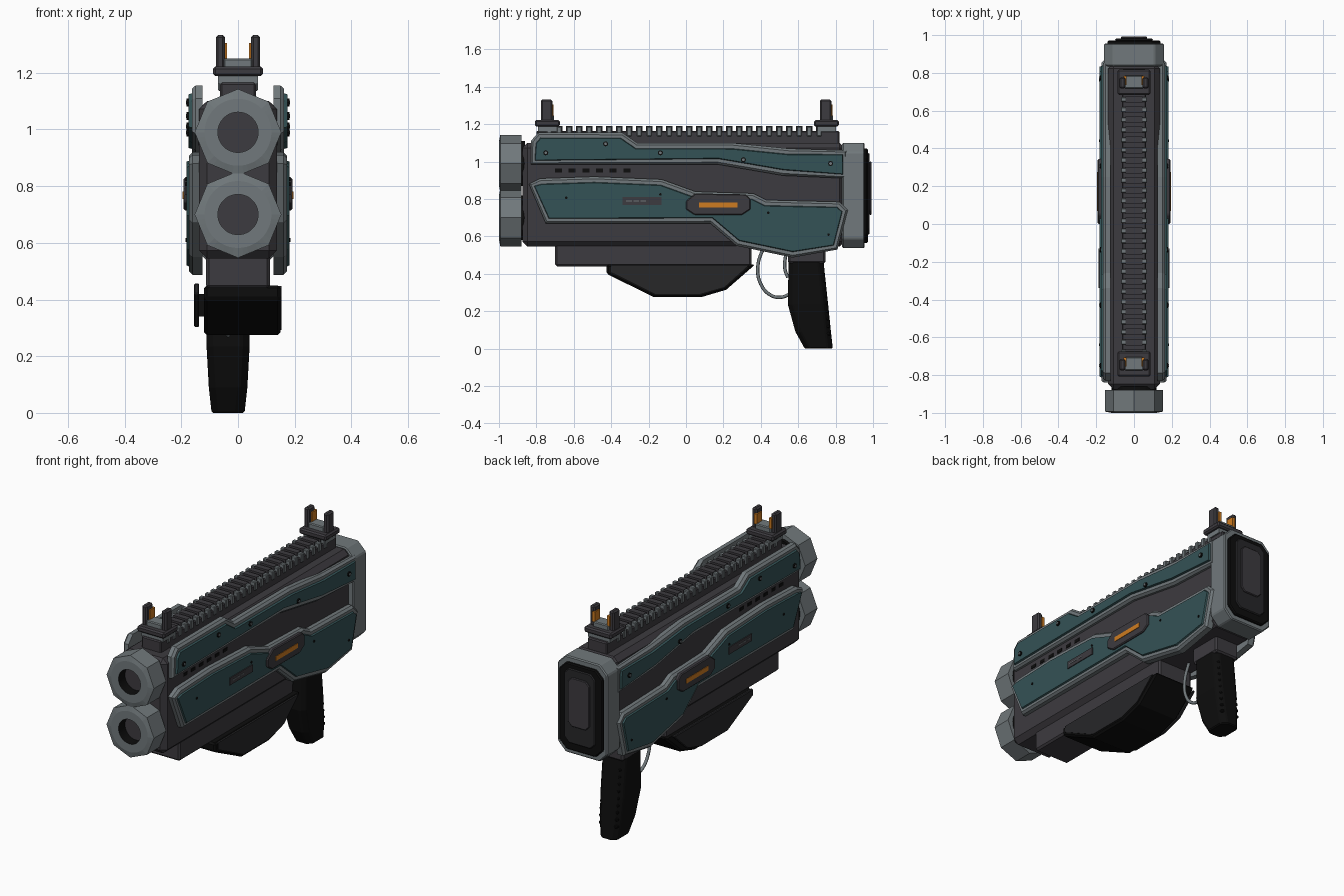
import bpy, bmesh, math
from mathutils import Vector

if "Cube" in bpy.data.objects:
    bpy.data.objects.remove(bpy.data.objects["Cube"])

def material(name, r, g, b):
    m = bpy.data.materials.new(name)
    m.diffuse_color = (r, g, b, 1)
    m.use_nodes = True
    m.node_tree.nodes["Principled BSDF"].inputs["Base Color"].default_value = m.diffuse_color
    return m

BODY = material("dark gunmetal", 0.046, 0.043, 0.050)
GRAY = material("steel gray", 0.165, 0.19, 0.20)
TEAL = material("deep teal", 0.034, 0.085, 0.092)
BLACK = material("rubber black", 0.004, 0.004, 0.004)
ORANGE = material("signal orange", 0.62, 0.20, 0.015)
COAL = material("charcoal", 0.020, 0.020, 0.022)

def finish(name, bm, mats, bevel=0, mirror=False, smooth=False):
    bmesh.ops.recalc_face_normals(bm, faces=bm.faces)
    me = bpy.data.meshes.new(name)
    bm.to_mesh(me)
    bm.free()
    for m in mats:
        me.materials.append(m)
    ob = bpy.data.objects.new(name, me)
    bpy.context.collection.objects.link(ob)
    if bevel:
        b = ob.modifiers.new("bevel", 'BEVEL')
        b.width, b.segments, b.limit_method = bevel, 1, 'ANGLE'
    if mirror:
        ob.modifiers.new("mirror", 'MIRROR')
    if smooth:
        bpy.ops.object.select_all(action='DESELECT')
        ob.select_set(True)
        bpy.context.view_layer.objects.active = ob
        bpy.ops.object.shade_smooth_by_angle(angle=math.radians(30))
    return ob

def loft(bm, rings, caps=True):
    vs = [[bm.verts.new(p) for p in r] for r in rings]
    n = len(rings[0])
    bands = [[bm.faces.new((a[i], a[(i + 1) % n], b[(i + 1) % n], b[i])) for i in range(n)]
             for a, b in zip(vs, vs[1:])]
    if caps:
        bm.faces.new(vs[0])
    end = bm.faces.new(vs[-1])
    return bands, end

def prism(name, pts, axis, a, b, mat, **kw):
    """Extrude a 2D outline along x (pts = y,z) or y (pts = x,z)."""
    put = (lambda p, t: (t, p[0], p[1])) if axis == 'x' else (lambda p, t: (p[0], t, p[1]))
    bm = bmesh.new()
    loft(bm, [[put(p, t) for p in pts] for t in (a, b)])
    return finish(name, bm, [mat], **kw)

def box(name, x, y, z, mat, **kw):
    return prism(name, [(y[0], z[0]), (y[1], z[0]), (y[1], z[1]), (y[0], z[1])], 'x', x[0], x[1], mat, **kw)

def chamfered(x, z0, z1, c):
    return [(-x + c, z0), (x - c, z0), (x, z0 + c), (x, z1 - c),
            (x - c, z1), (-x + c, z1), (-x, z1 - c), (-x, z0 + c)]

def disc(name, y, z, r, a, b, mat, n=8):
    pts = [(y + r * math.cos(i * math.tau / n), z + r * math.sin(i * math.tau / n)) for i in range(n)]
    prism(name, pts, 'x', a, b, mat, mirror=True)

def armour(name, pts, x0, x1, x2, x3):
    """Gray framed side panel with a chamfered rim and a raised teal face."""
    bm = bmesh.new()
    _, f = loft(bm, [[(x, y, z) for y, z in pts] for x in (x0, x1)])
    bmesh.ops.recalc_face_normals(bm, faces=bm.faces)
    for thick, depth in ((0.012, x2 - x1), (0.018, 0), (0.004, x3 - x2)):
        bm.normal_update()
        rim = bmesh.ops.inset_region(bm, faces=[f], thickness=thick, depth=depth)["faces"]
    for g in list(rim) + [f]:
        g.material_index = 1
    finish(name, bm, [GRAY, TEAL], mirror=True)

# main body and its lower keel
box("main_body", (-0.137, 0.137), (-0.875, 0.85), (0.545, 1.10), BODY, bevel=0.028)
box("lower_keel", (-0.113, 0.113), (-0.70, 0.35), (0.44, 0.56), BODY, bevel=0.01)

# twin octagonal muzzles with round bores
def muzzle(name, zc):
    n = 48
    def ring(y, r, octagon=False):
        out = []
        for i in range(n):
            t = i * math.tau / n
            k = r
            if octagon:
                k = r * math.cos(math.pi / 8) / math.cos(t % (math.pi / 4) - math.pi / 8)
            out.append((k * math.cos(t), y, zc + k * math.sin(t)))
        return out
    bm = bmesh.new()
    bands, end = loft(bm, [ring(-0.88, 0.153, True), ring(-0.993, 0.153, True), ring(-1.0, 0.118),
                           ring(-1.0, 0.071), ring(-0.94, 0.071)])
    for f in bands[3]:
        f.material_index = 1
    end.material_index = 2
    finish(name, bm, [GRAY, BLACK, BODY])
    neck = [(0.12 * math.cos(i * math.tau / 24), zc + 0.12 * math.sin(i * math.tau / 24)) for i in range(24)]
    prism(name + "_neck", neck, 'y', -0.89, -0.86, BLACK)

muzzle("upper_muzzle", 0.99)
muzzle("lower_muzzle", 0.70)

# side armour panels
armour("upper_side_panel", [(-0.83, 0.985), (-0.83, 1.11), (-0.79, 1.155), (-0.34, 1.155), (-0.26, 1.10),
       (0.25, 1.10), (0.55, 1.07), (0.86, 1.06), (0.86, 0.91), (0.52, 0.925), (0.17, 0.985)],
       0.125, 0.15, 0.163, 0.174)
armour("lower_side_panel", [(-0.84, 0.88), (-0.78, 0.91), (-0.49, 0.92), (-0.13, 0.905), (0.05, 0.84),
       (0.36, 0.83), (0.43, 0.795), (0.82, 0.785), (0.865, 0.74), (0.81, 0.53), (0.57, 0.487),
       (0.27, 0.55), (0.13, 0.67), (-0.75, 0.67)], 0.125, 0.16, 0.173, 0.182)

# bolts
for y, z in ((-0.75, 1.047), (-0.43, 1.095), (-0.137, 1.047), (0.307, 1.01), (0.773, 0.99)):
    disc("upper_bolt", y, z, 0.014, 0.17, 0.181, BLACK)
    disc("upper_bolt_head", y, z, 0.008, 0.18, 0.184, GRAY, 6)
for y, z in ((-0.64, 0.807), (-0.137, 0.825), (0.44, 0.727), (0.762, 0.61)):
    disc("lower_bolt", y, z, 0.007, 0.18, 0.186, BLACK)

# status light, label plate and vent slots
prism("light_housing", [(0, 0.745), (0.045, 0.715), (0.30, 0.715), (0.345, 0.745), (0.345, 0.80), (0.32, 0.825),
      (0.05, 0.83), (0, 0.79)], 'x', 0.165, 0.192, BODY, bevel=0.005, mirror=True)
box("status_light", (0.19, 0.195), (0.07, 0.275), (0.755, 0.782), ORANGE, mirror=True)
box("side_plate", (0.18, 0.187), (-0.34, -0.13), (0.768, 0.81), BODY, mirror=True)
for i in range(3):
    box("side_plate_mark", (0.186, 0.189), (-0.32 + i * 0.038, -0.29 + i * 0.038), (0.788, 0.793), GRAY, mirror=True)
for i in range(6):
    y = -0.70 + i * 0.073
    box("vent_slot", (0.13, 0.140), (y, y + 0.037), (0.943, 0.962), BLACK, mirror=True)

# rear cap and shoulder pad
prism("rear_cap", chamfered(0.16, 0.537, 1.10, 0.05), 'y', 0.835, 0.955, GRAY, bevel=0.006)
prism("butt_plate", chamfered(0.14, 0.565, 1.07, 0.045), 'y', 0.95, 0.972, BLACK, bevel=0.006)
prism("butt_pad", chamfered(0.10, 0.61, 1.045, 0.03), 'y', 0.97, 0.982, COAL, bevel=0.005)
prism("butt_pad_centre", chamfered(0.07, 0.715, 1.0, 0.025), 'y', 0.98, 0.992, BODY, bevel=0.004)

# top rail with teeth
box("rail_base", (-0.063, 0.063), (-0.80, 0.82), (1.09, 1.165), BODY, bevel=0.006)
for i in range(28):
    y = -0.745 + i * 0.0535
    box("rail_tooth", (-0.07, 0.07), (y, y + 0.026), (1.135, 1.187), GRAY, bevel=0.004)
    box("rail_tooth_pad", (-0.045, 0.045), (y - 0.004, y + 0.03), (1.15, 1.19), BODY)

# front and rear sights
for label, y in (("front", -0.74), ("rear", 0.752)):
    box(label + "_sight_base", (-0.088, 0.088), (y - 0.068, y + 0.065), (1.188, 1.222), BODY, bevel=0.008)
    box(label + "_sight_clamp", (-0.07, 0.07), (y - 0.05, y + 0.05), (1.16, 1.19), GRAY)
    box(label + "_sight_block", (-0.05, 0.05), (y - 0.035, y + 0.035), (1.215, 1.25), GRAY, bevel=0.005)
    box(label + "_sight_post", (0.046, 0.078), (y - 0.035, y + 0.025), (1.215, 1.333), BODY, bevel=0.008, mirror=True)
    box(label + "_sight_glow", (0.039, 0.056), (y - 0.015, y + 0.032), (1.245, 1.305), ORANGE, mirror=True)

# fore grip under the keel
grip = [(-0.425, 0.45), (-0.425, 0.40), (-0.17, 0.275), (0.08, 0.275), (0.215, 0.315), (0.37, 0.45)]
prism("fore_grip", grip, 'x', -0.12, 0.150, BLACK, bevel=0.01)
inner = [(-0.40, 0.447), (-0.40, 0.41), (-0.165, 0.293), (0.075, 0.293), (0.205, 0.33), (0.335, 0.447)]
prism("fore_grip_right_plate", inner, 'x', 0.14, 0.153, COAL)
prism("fore_grip_left_plate", [(y, z + 0.01) for y, z in inner], 'x', -0.155, -0.137, COAL, bevel=0.004)
box("fore_grip_left_spacer", (-0.14, -0.11), (-0.1, 0.1), (0.34, 0.42), BLACK)

# pistol grip with ridges
CX = -0.035
bm = bmesh.new()
rings = []
for z, y0, y1, w in ((0, 0.635, 0.785, 0.058), (0.09, 0.585, 0.775, 0.068), (0.235, 0.545, 0.76, 0.076),
                     (0.47, 0.548, 0.735, 0.077)):
    c = 0.028
    rings.append([(CX + x, y, z) for x, y in ((-w + c, y0), (w - c, y0), (w, y0 + c), (w, y1 - c),
                                              (w - c, y1), (-w + c, y1), (-w, y1 - c), (-w, y0 + c))])
loft(bm, rings)
finish("pistol_grip", bm, [BLACK], bevel=0.006)
for i in range(9):
    z = 0.07 + i * 0.04
    y = 0.78 - 0.1 * z
    box("grip_ridge", (CX - 0.06, CX + 0.06), (y - 0.04, y), (z, z + 0.018), BLACK, bevel=0.005)
box("grip_collar", (CX - 0.078, CX + 0.078), (0.545, 0.745), (0.455, 0.56), BODY, bevel=0.01)

# trigger guard and trigger
def tube(name, pts, r, mat):
    cu = bpy.data.curves.new(name, 'CURVE')
    cu.dimensions, cu.bevel_depth, cu.bevel_resolution, cu.resolution_u = '3D', r, 2, 6
    sp = cu.splines.new('BEZIER')
    sp.bezier_points.add(len(pts) - 1)
    for bp, (y, z) in zip(sp.bezier_points, pts):
        bp.co = Vector((CX, y, z))
        bp.handle_left_type = bp.handle_right_type = 'AUTO'
    cu.materials.append(mat)
    bpy.context.collection.objects.link(bpy.data.objects.new(name, cu))

tube("trigger_guard", [(0.425, 0.56), (0.385, 0.45), (0.40, 0.345), (0.455, 0.285), (0.51, 0.275), (0.56, 0.295)], 0.009, GRAY)
tube("trigger", [(0.55, 0.55), (0.53, 0.48), (0.53, 0.42), (0.545, 0.38)], 0.009, GRAY)
